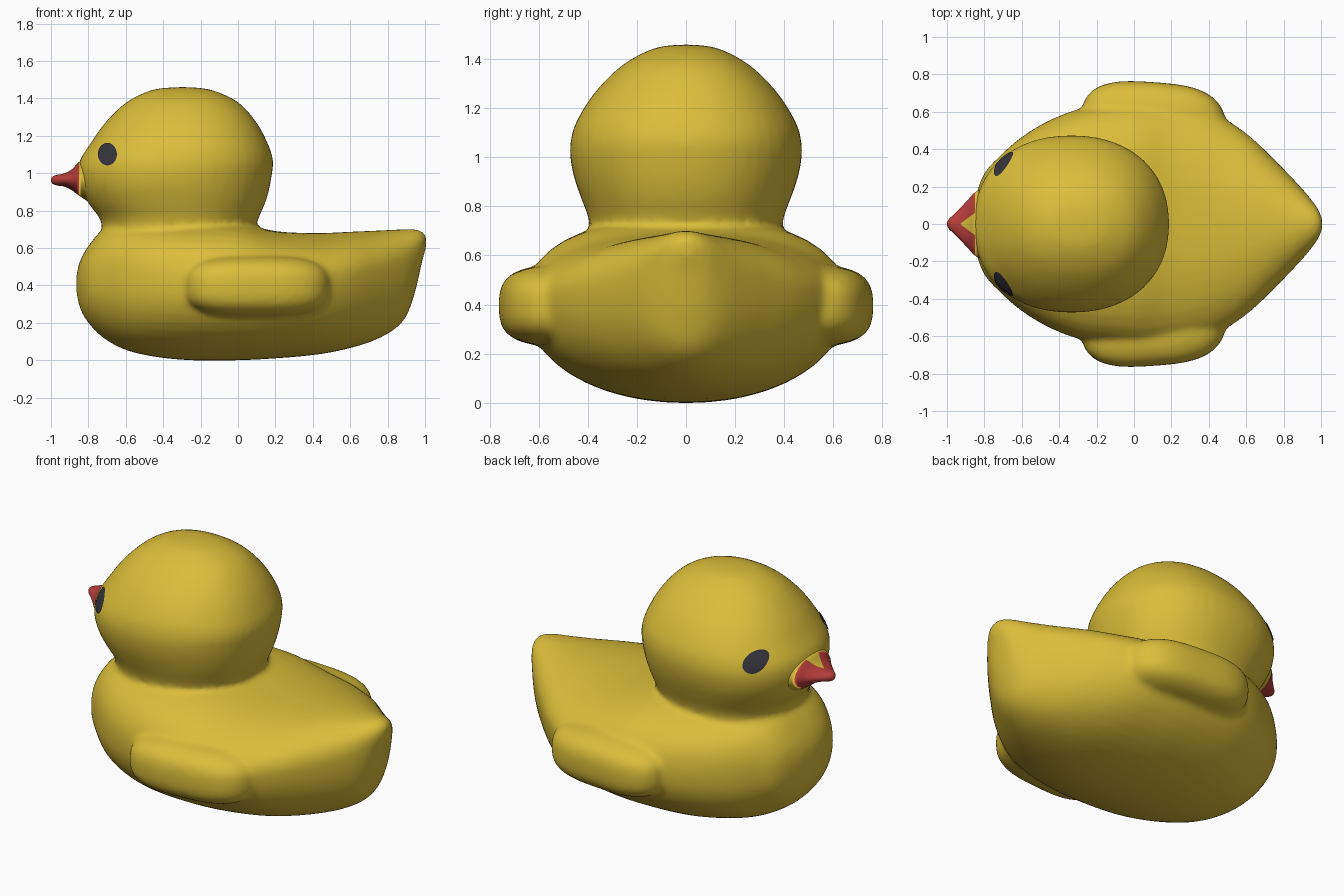
import bpy, bmesh, math
from mathutils import Vector

if "Cube" in bpy.data.objects:
    bpy.data.objects.remove(bpy.data.objects["Cube"])


def material(name, rgb):
    m = bpy.data.materials.new(name)
    m.diffuse_color = (*rgb, 1)
    m.use_nodes = True
    m.node_tree.nodes["Principled BSDF"].inputs["Base Color"].default_value = m.diffuse_color
    return m


YELLOW = material("yellow", (0.71, 0.51, 0.042))
RED = material("red", (0.47, 0.048, 0.042))
DARK = material("dark grey", (0.035, 0.035, 0.045))


def make_object(name, bm, mats):
    me = bpy.data.meshes.new(name)
    for f in bm.faces:
        f.smooth = True
    bm.to_mesh(me)
    bm.free()
    ob = bpy.data.objects.new(name, me)
    bpy.context.collection.objects.link(ob)
    for m in mats:
        me.materials.append(m)
    return ob


def refine(rows, n=4):
    """Catmull-Rom interpolation of a table of stations."""
    out = []
    for i in range(len(rows) - 1):
        a, b = rows[max(i - 1, 0)], rows[i]
        c, d = rows[i + 1], rows[min(i + 2, len(rows) - 1)]
        for k in range(n):
            t = k / n
            out.append([0.5 * (2 * q + (r - p) * t + (2 * p - 5 * q + 4 * r - s) * t * t
                               + (3 * q - p - 3 * r + s) * t ** 3)
                        for p, q, r, s in zip(a, b, c, d)])
    return out + [list(rows[-1])]


def curve(p, n=48):
    """Unit superellipse points with exponent p."""
    for i in range(n):
        a = 2 * math.pi * i / n
        c, s = math.cos(a), math.sin(a)
        k = (abs(c) ** p + abs(s) ** p) ** (-1 / p)
        yield c * k, s * k


def loft(bm, rings):
    vs = [[bm.verts.new(p) for p in r] for r in rings]
    n = len(vs[0])
    new = [bm.faces.new(vs[0]), bm.faces.new(vs[-1])]
    for a, b in zip(vs, vs[1:]):
        for i in range(n):
            j = (i + 1) % n
            new.append(bm.faces.new((a[i], a[j], b[j], b[i])))
    bmesh.ops.recalc_face_normals(bm, faces=new)


duck = bmesh.new()

# Body: stations along x -> half width, bottom, widest height, top
BODY = [
    (-0.865, 0.03, 0.37, 0.41, 0.45), (-0.845, 0.15, 0.28, 0.41, 0.53),
    (-0.80, 0.27, 0.20, 0.41, 0.61), (-0.72, 0.36, 0.12, 0.41, 0.70),
    (-0.60, 0.465, 0.055, 0.40, 0.74), (-0.44, 0.56, 0.018, 0.40, 0.75),
    (-0.25, 0.625, 0.0, 0.40, 0.75), (0.0, 0.65, 0.0, 0.40, 0.735),
    (0.20, 0.645, 0.01, 0.41, 0.69), (0.42, 0.595, 0.03, 0.43, 0.68),
    (0.60, 0.485, 0.065, 0.46, 0.687), (0.76, 0.335, 0.12, 0.49, 0.694),
    (0.88, 0.21, 0.205, 0.53, 0.70), (0.94, 0.14, 0.34, 0.58, 0.70),
    (0.985, 0.08, 0.53, 0.62, 0.69), (1.006, 0.03, 0.60, 0.635, 0.665)]
rings = []
for x, w, zb, zm, zt in refine(BODY):
    up = 2.6 if x < 0 else 2.6 - 0.6 * min(x / 0.5, 1)
    top = [Vector((x, w * c, zm + (zt - zm) * s)) for c, s in curve(up)]
    low = [Vector((x, w * c, zm + (zm - zb) * s)) for c, s in curve(2.1)]
    rings.append(top[:25] + low[25:])
loft(duck, rings)

# Head and neck: stations along z -> front x, rear x, half width
HEAD = [
    (0.58, -0.70, 0.08, 0.38), (0.70, -0.725, 0.095, 0.39),
    (0.76, -0.74, 0.11, 0.40), (0.84, -0.80, 0.145, 0.43),
    (0.92, -0.842, 0.168, 0.457), (1.00, -0.857, 0.182, 0.472),
    (1.07, -0.845, 0.187, 0.47), (1.15, -0.795, 0.163, 0.445),
    (1.27, -0.71, 0.10, 0.368), (1.38, -0.595, 0.0, 0.255),
    (1.445, -0.46, -0.14, 0.13), (1.46, -0.33, -0.26, 0.03)]
loft(duck, [[Vector(((a + b) / 2 + (b - a) / 2 * c, w * s, z)) for c, s in curve(2.2)]
            for z, a, b, w in refine(HEAD)])

# Wings: rounded pads on both sides
for side in (-1, 1):
    rings = []
    for k in range(1, 40):
        s = -math.cos(math.pi * k / 40)
        r = (1 - abs(s) ** 3) ** (1 / 3)
        x = 0.105 + 0.39 * s
        rings.append([Vector((x, side * (0.50 - 0.07 * (x - 0.05) + 0.262 * r * c),
                              0.395 + 0.165 * r * q)) for c, q in curve(3)])
    loft(duck, rings)

# Fuse body, head and wings into one soft skin
body = make_object("body", duck, [YELLOW])
rm = body.modifiers.new("fuse", 'REMESH')
rm.mode = 'VOXEL'
rm.voxel_size = 0.017
rm.use_smooth_shade = True
sm = body.modifiers.new("soften", 'SMOOTH')
sm.factor = 0.5
sm.iterations = 8

# Beak: stations along x -> middle height, half height, half width
BEAK = [
    (-0.79, 0.97, 0.13, 0.20), (-0.85, 0.97, 0.09, 0.17),
    (-0.89, 0.965, 0.055, 0.127), (-0.93, 0.964, 0.035, 0.085),
    (-0.965, 0.963, 0.029, 0.05), (-0.99, 0.963, 0.02, 0.026),
    (-1.0, 0.963, 0.006, 0.008)]
bm = bmesh.new()
loft(bm, [[Vector((x, w * c, z + h * s)) for c, s in curve(2)]
          for x, z, h, w in refine(BEAK)])
# cut the yellow notch on top of the beak
for co, no in (((-0.93, 0, 0), (0.75, 1, 0)), ((-0.93, 0, 0), (0.75, -1, 0)),
               ((-0.85, 0, 0), (1, 0, 0))):
    bmesh.ops.bisect_plane(bm, geom=bm.verts[:] + bm.edges[:] + bm.faces[:],
                           plane_co=co, plane_no=no)
for f in bm.faces:
    c = f.calc_center_median()
    notch = c.z > 0.965 and abs(c.y) < 0.75 * (c.x + 0.93)
    f.material_index = 1 if notch or c.x > -0.85 else 0
make_object("beak", bm, [RED, YELLOW])

# Eyes: thin discs laid onto the head
for side, name in ((-1, "right_eye"), (1, "left_eye")):
    bm = bmesh.new()
    bmesh.ops.create_grid(bm, x_segments=10, y_segments=10, size=1)
    for v in bm.verts:
        x, z = v.co.x, v.co.y
        # square grid mapped onto an ellipse
        u, w = x * math.sqrt(1 - z * z / 2), z * math.sqrt(1 - x * x / 2)
        v.co = (-0.695 + 0.05 * u, side * 0.7, 1.10 + 0.059 * w)
    bm.normal_update()
    for f in bm.faces:
        if f.normal.y * side < 0:
            f.normal_flip()
    eye = make_object(name, bm, [DARK])
    sw = eye.modifiers.new("lay_on_head", 'SHRINKWRAP')
    sw.target = body
    sw.wrap_method = 'PROJECT'
    sw.wrap_mode = 'ABOVE_SURFACE'
    sw.use_project_y = True
    sw.use_project_x = sw.use_project_z = False
    sw.use_positive_direction = side < 0
    sw.use_negative_direction = side > 0
    sw.offset = 0.005
